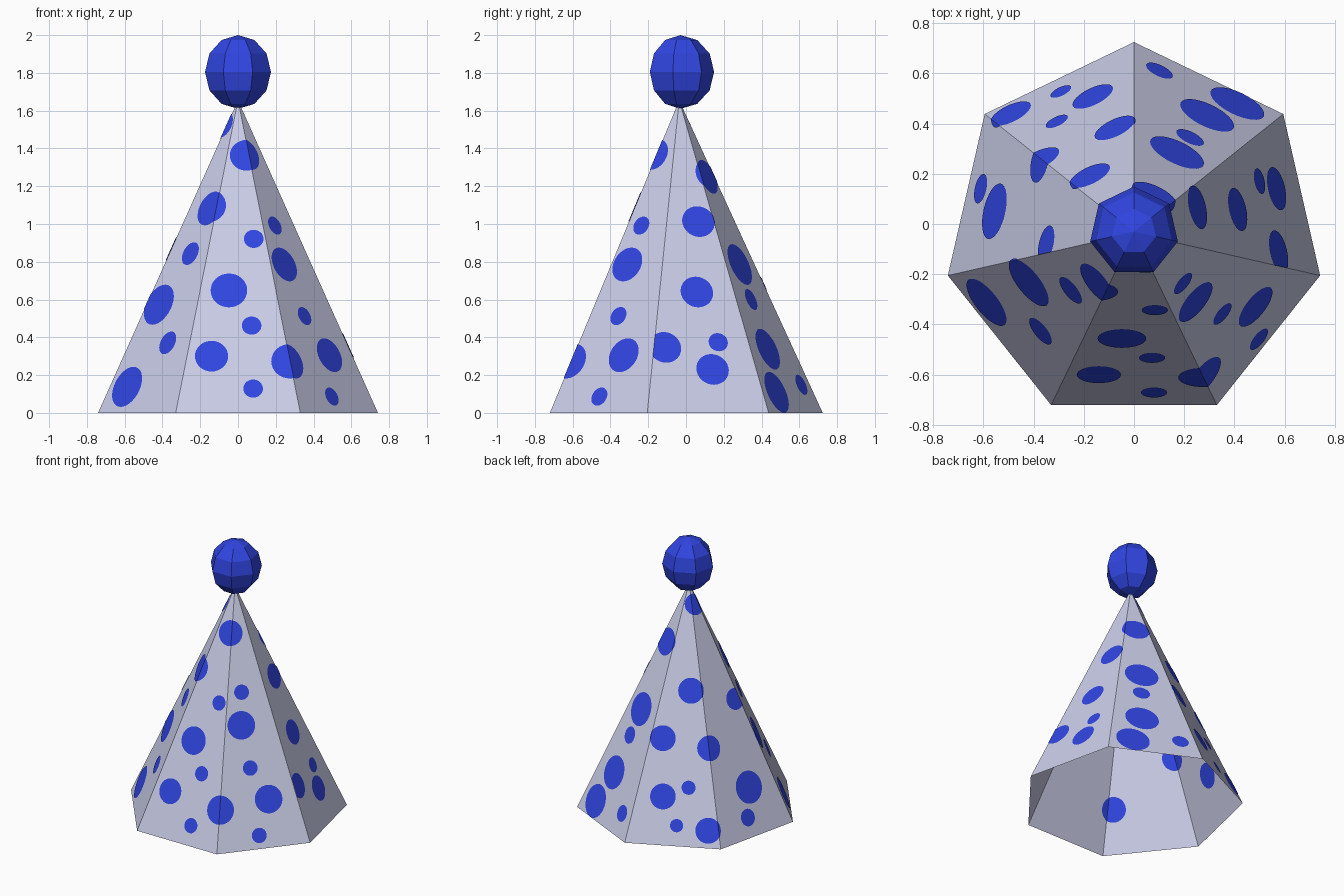
import bpy, bmesh, math
from mathutils import Vector

if "Cube" in bpy.data.objects:
    bpy.data.objects.remove(bpy.data.objects["Cube"])

SIDES = 7
CY = -0.036                    # y of the cone axis
H, R = 1.655, 0.76             # cone height and corner radius
APO = R * math.cos(math.pi / SIDES)
SLANT = math.hypot(APO, H)
STEP = 2 * math.pi / SIDES
ALPHA = 2 * math.atan(R * math.sin(math.pi / SIDES) / SLANT)  # apex angle of one side
APEX = Vector((0, CY, H))


def material(name, rgb):
    m = bpy.data.materials.new(name)
    m.diffuse_color = (*rgb, 1)
    m.use_nodes = True
    m.node_tree.nodes["Principled BSDF"].inputs["Base Color"].default_value = m.diffuse_color
    return m


WHITE = material("pale lavender", (0.61, 0.63, 0.83))
BLUE = material("royal blue", (0.030, 0.060, 0.76))


def finish(bm, name, mat):
    me = bpy.data.meshes.new(name)
    bm.to_mesh(me)
    bm.free()
    me.materials.append(mat)
    ob = bpy.data.objects.new(name, me)
    bpy.context.collection.objects.link(ob)
    return ob


def lathe(name, profile, mat, cy):
    """Seven-sided turned shape; profile runs bottom to top as (radius, z)."""
    bm = bmesh.new()
    rings = []
    for r, z in profile:
        if r < 1e-4:
            rings.append([bm.verts.new((0, cy, z))] * SIDES)
        else:
            rings.append([bm.verts.new((r * math.cos(math.pi / 2 + k * STEP),
                                        cy + r * math.sin(math.pi / 2 + k * STEP), z))
                          for k in range(SIDES)])
    for lo, hi in zip(rings, rings[1:]):
        for k in range(SIDES):
            n = (k + 1) % SIDES
            quad = list(dict.fromkeys((lo[k], lo[n], hi[n], hi[k])))
            bm.faces.new(quad)
    return finish(bm, name, mat)


# Open paper cone and pompom
lathe("hat_cone", [(R, 0), (0, H)], WHITE, CY)
lathe("pompom", [(0.179 * math.sin(a), 1.805 - 0.195 * math.cos(a))
                 for a in (math.pi * i / 6 for i in range(7))], BLUE, -0.03)


def frame(k):
    """Outward normal, downhill and sideways directions of cone side k (0 = front)."""
    a = -math.pi / 2 + k * STEP
    out = Vector((math.cos(a), math.sin(a), 0))
    side = Vector((-math.sin(a), math.cos(a), 0))
    down = (out * APO - Vector((0, 0, H))).normalized()
    return side.cross(-down).normalized(), down, side


def dots(name, spots, lift):
    """Round dots given by plan position and radius, wrapped round the cone corners."""
    bm = bmesh.new()
    for x, y, r, wrap in spots:
        p = Vector((x, y - CY, 0))
        k = round((math.atan2(p.y, p.x) + math.pi / 2) / STEP)
        a = -math.pi / 2 + k * STEP
        s = (p.x * math.cos(a) + p.y * math.sin(a)) / APO * SLANT
        u = p.y * math.cos(a) - p.x * math.sin(a)
        rho, th = math.hypot(s, u), math.atan2(u, s)
        for j in ((-1, 0, 1) if wrap else (0,)):
            t = th - j * ALPHA
            nrm, down, side = frame(k + j)
            part = bmesh.new()
            ring = []
            for i in range(32):
                f = 2 * math.pi * i / 32
                ring.append(part.verts.new(APEX + nrm * lift
                            + side * (rho * math.sin(t) + r * math.cos(f))
                            - down * (-rho * math.cos(t) + r * math.sin(f) * -1)))
            part.faces.new(ring)
            # trim to this side and to the rim
            cuts = [((0, CY, 0), Vector((-math.sin(b), math.cos(b), 0)) * sg)
                    for b, sg in ((a + (j + 0.5) * STEP, 1), (a + (j - 0.5) * STEP, -1))]
            cuts.append(((0, 0, 0.001), Vector((0, 0, -1))))
            cuts.append(((0, 0, H - 0.01), Vector((0, 0, 1))))
            for co, no in cuts:
                bmesh.ops.bisect_plane(part, geom=part.verts[:] + part.edges[:] + part.faces[:],
                                       plane_co=co, plane_no=no, clear_outer=True)
            for face in part.faces:
                new = bm.faces.new([bm.verts.new(v.co) for v in face.verts])
                new.normal_update()
                if new.normal.dot(nrm) * lift < 0:
                    new.normal_flip()
            part.free()
    return finish(bm, name, BLUE)


B, M, S = 0.097, 0.088, 0.052
dots("outer_dots", [
    # front
    (0.045, -0.157, M, True), (0.083, -0.34, S, True), (-0.048, -0.453, B, True),
    (0.072, -0.53, S, True), (-0.14, -0.597, M, True), (0.08, -0.668, S, True),
    # front right
    (0.275, -0.608, 0.099, True), (0.193, -0.235, S, True), (0.243, -0.309, B, True),
    (0.35, -0.356, S, True), (0.482, -0.328, B, True), (0.495, -0.457, S, True),
    # right
    (0.25, 0.065, M, True), (0.41, 0.057, M, True), (0.573, -0.112, M, False),
    (0.497, 0.17, S, True), (0.565, 0.14, M, True),
    # back right
    (0.08, 0.112, 0.097, True), (0.1, 0.608, S + 0.006, True), (0.41, 0.477, B + 0.02, True),
    (0.29, 0.43, B + 0.02, True), (0.222, 0.342, S + 0.008, True), (0.17, 0.282, B + 0.02, True),
    # back left
    (-0.49, 0.437, M, True), (-0.29, 0.525, 0.045, True), (-0.163, 0.505, M, True),
    (-0.306, 0.406, 0.048, True), (-0.075, 0.38, M, True), (-0.175, 0.19, M, True),
    # left
    (-0.372, 0.25, M, True), (-0.608, 0.14, 0.06, True), (-0.553, 0.05, 0.113, True),
    (-0.347, -0.08, 0.075, False), (-0.057, -0.023, 0.075, True),
    # front left
    (-0.585, -0.31, 0.115, True), (-0.37, -0.425, 0.065, True), (-0.417, -0.232, 0.115, True),
    (-0.25, -0.262, 0.065, True), (-0.145, -0.235, B, True),
], 0.003)

# The few dots on the inside
dots("inner_dots", [(-0.297, -0.573, M, True), (-0.485, -0.147, M, True),
                    (-0.525, 0.151, M, True)], -0.003)
